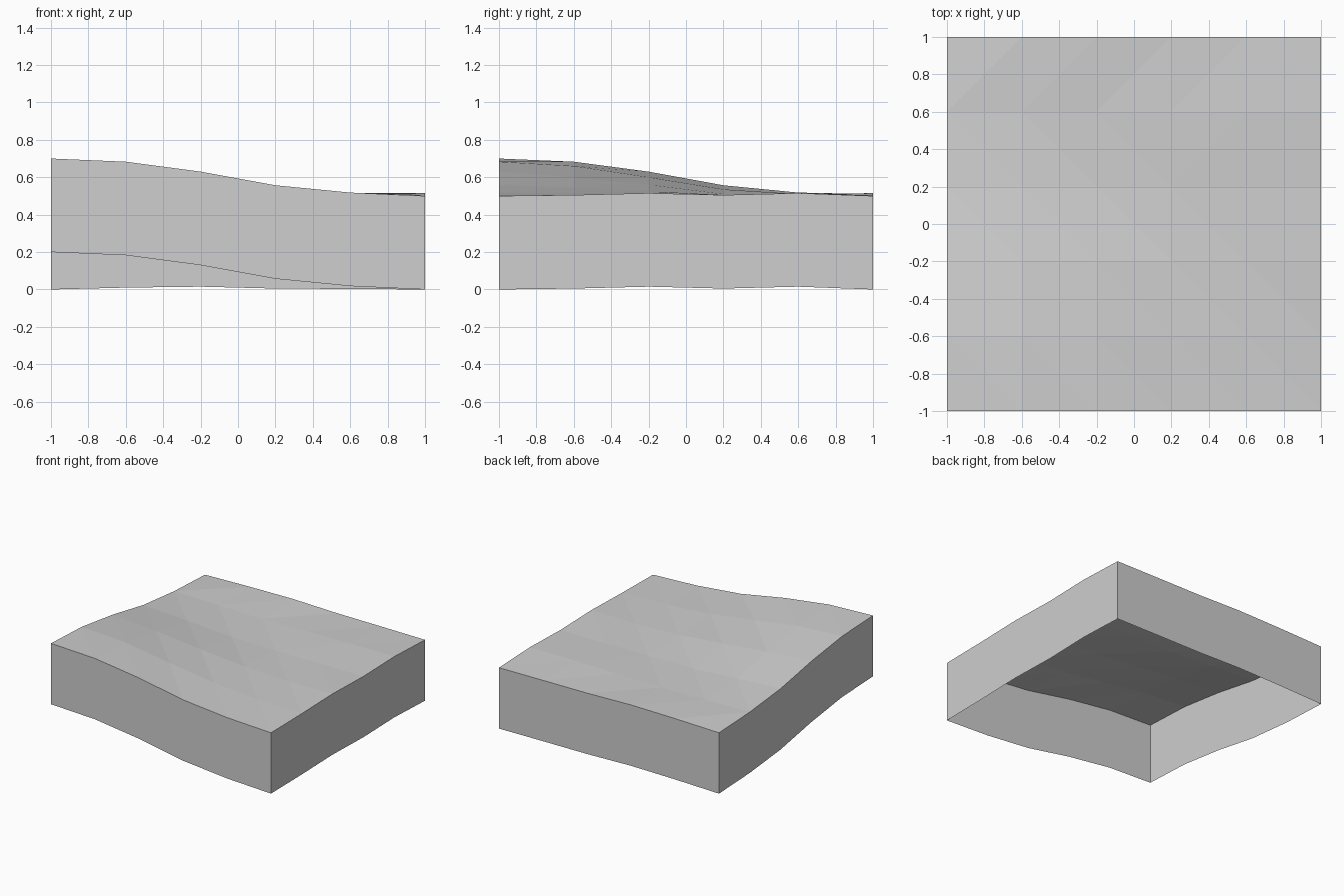
import bpy
import bmesh

if "Cube" in bpy.data.objects:
    bpy.data.objects.remove(bpy.data.objects["Cube"], do_unlink=True)

CELLS = 5
STEP = 2 / CELLS
DEPTH = 0.5

# Ground heights, one row per y step from front to back
HEIGHTS = [
    (.70, .683, .63, .557, .518, .50),
    (.683, .66, .60, .545, .515, .505),
    (.63, .60, .56, .525, .51, .515),
    (.557, .535, .51, .505, .505, .505),
    (.518, .51, .505, .51, .515, .515),
    (.50, .51, .515, .505, .503, .50),
]

stone = bpy.data.materials.new("light_grey")
stone.use_nodes = True
grey = (0.62, 0.62, 0.62, 1)
stone.diffuse_color = grey
stone.node_tree.nodes["Principled BSDF"].inputs["Base Color"].default_value = grey


def point(col, row, drop=0.0):
    return (col * STEP - 1, row * STEP - 1, HEIGHTS[row][col] - drop)


def make_object(name, bm):
    mesh = bpy.data.meshes.new(name)
    bm.to_mesh(mesh)
    bm.free()
    mesh.materials.append(stone)
    obj = bpy.data.objects.new(name, mesh)
    bpy.context.collection.objects.link(obj)


# Faceted ground surface, with the diagonal turned in the back cells
bm = bmesh.new()
grid = [[bm.verts.new(point(c, r)) for c in range(CELLS + 1)]
        for r in range(CELLS + 1)]
for r in range(CELLS):
    for c in range(CELLS):
        a, b = grid[r][c], grid[r][c + 1]
        d, e = grid[r + 1][c + 1], grid[r + 1][c]
        rising = r == CELLS - 1 or (r == CELLS - 2 and c >= CELLS - 2)
        for tri in ([(a, b, d), (a, d, e)] if rising else [(a, b, e), (b, d, e)]):
            bm.faces.new(tri)
make_object("ground_surface", bm)

# Side walls that follow the ground edge, open underneath
steps = range(CELLS + 1)
walls = {
    "front_wall": [(i, 0) for i in steps],
    "left_wall": [(CELLS, i) for i in steps],
    "back_wall": [(CELLS - i, CELLS) for i in steps],
    "right_wall": [(0, CELLS - i) for i in steps],
}
for name, path in walls.items():
    bm = bmesh.new()
    top = [bm.verts.new(point(c, r)) for c, r in path]
    low = [bm.verts.new(point(c, r, DEPTH)) for c, r in path]
    for i in range(CELLS):
        bm.faces.new((low[i], low[i + 1], top[i + 1], top[i]))
    make_object(name, bm)
